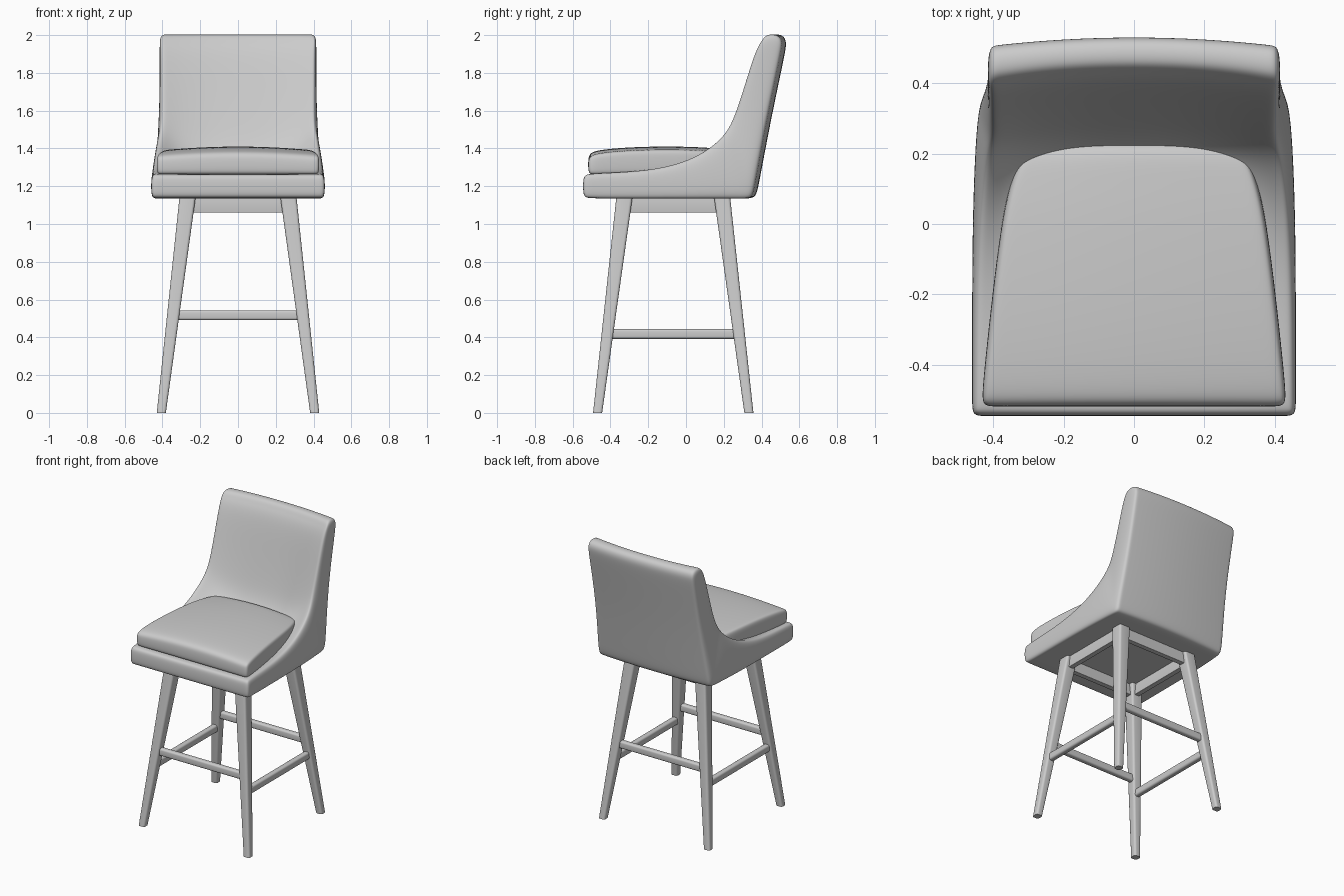
import bpy, bmesh
from mathutils import Vector

cube = bpy.data.objects.get("Cube")
if cube:
    bpy.data.objects.remove(cube, do_unlink=True)

grey = bpy.data.materials.new("light_grey")
grey.use_nodes = True
grey.diffuse_color = (0.6, 0.6, 0.6, 1)
grey.node_tree.nodes["Principled BSDF"].inputs["Base Color"].default_value = (0.6, 0.6, 0.6, 1)


def finish(bm, name):
    bmesh.ops.recalc_face_normals(bm, faces=bm.faces)
    mesh = bpy.data.meshes.new(name)
    bm.to_mesh(mesh)
    bm.free()
    mesh.materials.append(grey)
    obj = bpy.data.objects.new(name, mesh)
    bpy.context.collection.objects.link(obj)
    return obj


def clamp(v):
    return max(0.0, min(1.0, v))


def soft_block(name, us, count, ts, place):
    """Closed grid block: u runs across, j along, t through; rounded by subdivision."""
    bm = bmesh.new()
    size = (len(us), count, len(ts))
    verts = {}

    def vert(key):
        if key not in verts:
            i, j, k = key
            verts[key] = bm.verts.new(place(us[i], j, ts[k]))
        return verts[key]

    for axis in range(3):
        a, b = [n for n in range(3) if n != axis]
        for side in (0, size[axis] - 1):
            for m in range(size[a] - 1):
                for n in range(size[b] - 1):
                    corners = []
                    for dm, dn in ((0, 0), (1, 0), (1, 1), (0, 1)):
                        key = [side] * 3
                        key[a], key[b] = m + dm, n + dn
                        corners.append(vert(tuple(key)))
                    bm.faces.new(corners)
    obj = finish(bm, name)
    for poly in obj.data.polygons:
        poly.use_smooth = True
    sub = obj.modifiers.new("round", "SUBSURF")
    sub.levels = sub.render_levels = 3
    return obj


# Upholstered shell: wing edge, recessed centre line and outside, as (y, z)
wing = [(-.535, 1.26), (-.5, 1.268), (-.2, 1.28), (0, 1.33), (.13, 1.405),
        (.21, 1.48), (.26, 1.56), (.32, 1.72), (.39, 1.92), (.425, 1.97)]
centre = [(-.535, 1.26), (-.5, 1.264), (-.2, 1.265), (.05, 1.28), (.18, 1.32),
          (.245, 1.40), (.285, 1.51), (.34, 1.70), (.40, 1.92), (.435, 1.97)]
outside = [(-.535, 1.14), (-.5, 1.135), (-.2, 1.135), (.05, 1.135), (.31, 1.135),
           (.37, 1.135), (.385, 1.20), (.45, 1.55), (.525, 1.90), (.535, 1.965)]


def shell_point(u, j, t):
    blend = clamp((1 - abs(u)) / .45)
    blend = blend * blend * (3 - 2 * blend)
    inner = Vector(wing[j]).lerp(Vector(centre[j]), blend)
    y, z = inner.lerp(Vector(outside[j]), t)
    middle = 0 < t < 1
    if middle and j == 0:
        y -= .01
    if middle and j == len(wing) - 1:
        z += .037
    taper = clamp(clamp((z - 1.25) / .35) + .5 * clamp((y - .2) / .2))
    width = .45 - .045 * taper
    if abs(u) == 1 and middle:
        width += .01
    y -= .025 * u * u * clamp((y - .2) / .2)
    return (u * width, y, z)


soft_block("seat_shell", [-1, -.94, -.75, -.4, 0, .4, .75, .94, 1],
           len(wing), [0, .2, .8, 1], shell_point)

# Seat cushion: y, half width, top height
pad = [(-.51, .425, 1.375), (-.47, .425, 1.395), (-.25, .402, 1.412), (0, .372, 1.412),
       (.12, .345, 1.405), (.195, .315, 1.4), (.225, .26, 1.385)]


def cushion_point(u, j, t):
    y, width, top = pad[j]
    top -= .02 * u * u
    z = 1.262 + (top - 1.262) * t
    if 0 < t < 1:
        width += .006 if abs(u) == 1 else 0
        y += {0: -.008, len(pad) - 1: .006}.get(j, 0)
    return (u * width, y, z)


soft_block("seat_cushion", [-1, -.92, -.5, 0, .5, .92, 1],
           len(pad), [0, .25, .75, 1], cushion_point)


def beam(name, p, q, start, end, axes, bevel):
    """Four-sided bar from p to q, with half sizes at each end along two axes."""
    bm = bmesh.new()
    rings = []
    for point, half in ((p, start), (q, end)):
        ring = []
        for sa, sb in ((-1, -1), (1, -1), (1, 1), (-1, 1)):
            co = Vector(point)
            co[axes[0]] += sa * half[0]
            co[axes[1]] += sb * half[1]
            ring.append(bm.verts.new(co))
        rings.append(ring)
    bm.faces.new(rings[0])
    bm.faces.new(rings[1])
    long_edges = []
    for i in range(4):
        n = (i + 1) % 4
        bm.faces.new((rings[0][i], rings[0][n], rings[1][n], rings[1][i]))
        long_edges.append(bm.edges.get((rings[0][i], rings[1][i])))
    bmesh.ops.recalc_face_normals(bm, faces=bm.faces)
    bmesh.ops.bevel(bm, geom=long_edges, offset=bevel, segments=4,
                    profile=.5, affect="EDGES")
    obj = finish(bm, name)
    bpy.ops.object.select_all(action="DESELECT")
    obj.select_set(True)
    bpy.context.view_layer.objects.active = obj
    bpy.ops.object.shade_smooth_by_angle(angle=.7)


# Splayed tapering legs: foot and top centres for the left side
legs = {"front": (Vector((.406, -.468, 0)), Vector((.266, -.325, 1.15))),
        "rear": (Vector((.406, .333, 0)), Vector((.266, .19, 1.15)))}


def leg_at(row, z):
    foot, top = legs[row]
    return foot.lerp(top, z / top.z)


def mirrored(v, side):
    return Vector((v.x * side, v.y, v.z))


for row, (foot, top) in legs.items():
    for label, side in (("left", 1), ("right", -1)):
        beam(f"{row}_{label}_leg", mirrored(foot, side), mirrored(top, side),
             (.024, .024), (.043, .043), (0, 1), .014)

# Stretchers and aprons across the front and rear
for row in legs:
    for part, z, half, bevel in (("stretcher", .517, (.02, .026), .013),
                                 ("apron", 1.1, (.018, .04), .004)):
        p = leg_at(row, z)
        beam(f"{row}_{part}", mirrored(p, -1), p, half, half, (1, 2), bevel)

# Stretchers and aprons along both sides
for label, side in (("left", 1), ("right", -1)):
    for part, z, half, bevel in (("stretcher", .418, (.02, .026), .013),
                                 ("apron", 1.1, (.018, .04), .004)):
        beam(f"{label}_{part}", mirrored(leg_at("front", z), side),
             mirrored(leg_at("rear", z), side), half, half, (0, 2), bevel)
